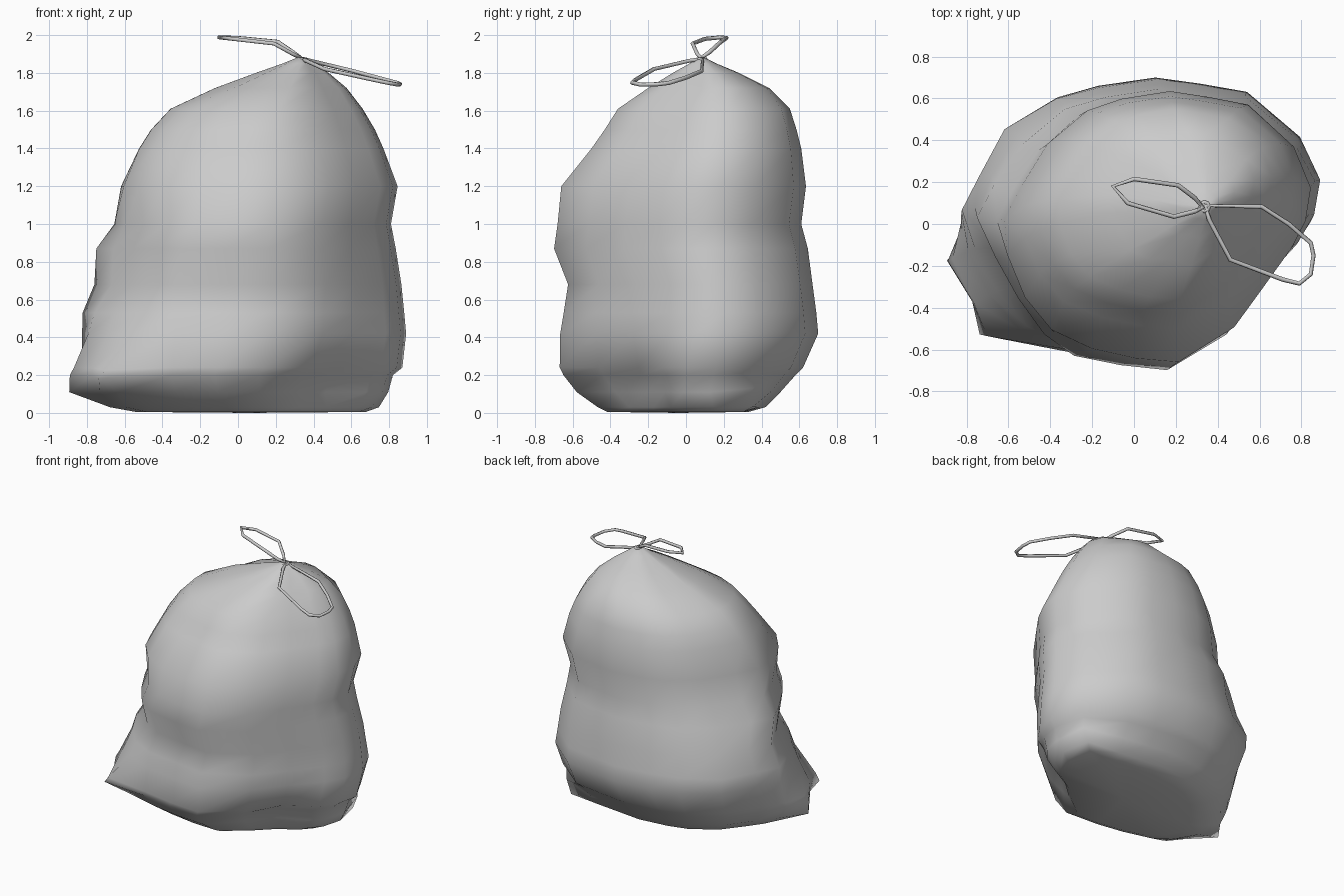
import bpy, bmesh, math
from mathutils import Vector

# plan outlines of the sack, scaled to the extents of every level: heavy bottom and cut-off upper part
LOW = [(.89, .2), (.8, .42), (.53, .63), (.3, .67), (.08, .70), (-.2, .66), (-.38, .6),
       (-.61, .43), (-.76, .2), (-.86, .03), (-.89, -.15), (-.8, -.38), (-.64, -.54),
       (-.37, -.63), (-.12, -.68), (.13, -.70), (.45, -.52), (.62, -.31), (.78, -.11), (.86, .03)]
HIGH = LOW[:]
HIGH[1] = (.78, .40)
HIGH[6:13] = [(-.42, .6), (-.65, .42), (-.80, .22), (-.89, .06), (-.79, -.14), (-.67, -.34), (-.53, -.52)]

# z, left, right, front, back
LEVELS = [(.005, -.54, .66, -.42, .33), (.03, -.66, .73, -.47, .42), (.11, -.79, .79, -.58, .50),
          (.20, -.84, .82, -.65, .58), (.24, -.85, .87, -.67, .62), (.42, -.84, .89, -.67, .70),
          (.53, -.83, .88, -.655, .69), (.68, -.76, .865, -.63, .67), (.87, -.75, .835, -.70, .645),
          (1.0, -.66, .81, -.68, .61), (1.2, -.635, .845, -.66, .635), (1.4, -.54, .77, -.50, .61),
          (1.5, -.475, .725, -.43, .585), (1.61, -.37, .66, -.36, .55), (1.72, -.13, .575, -.20, .44),
          (1.8, .09, .48, -.07, .28), (1.85, .235, .405, .02, .16), (1.88, .31, .36, .06, .10)]

# soft local pulls: centre, offset, radius (pinched corners and wrinkles)
PULLS = [((-.79, -.17, .11), (-.105, -.02, 0), .12),
         ((-.61, -.48, .19), (-.14, -.02, -.02), .12),
         ((-.56, -.47, .05), (.03, .05, .02), .07),
         ((.62, .20, .02), (.05, .13, 0), .14),
         ((.70, .34, .12), (.03, .04, .03), .09),
         ((.82, .33, .21), (-.03, -.02, 0), .06),
         ((.52, -.38, .13), (-.11, .10, .0), .22),
         ((-.60, .44, .52), (-.03, .03, 0), .2),
         ((-.1, -.64, .60), (0, .03, 0), .22)]


def bag_point(level, i):
    z, x0, x1, y0, y1 = level
    t = min(1, max(0, (z - .2) / .45)) * (1 - .75 * min(1, max(0, (z - .9) / .35)))
    a, b = LOW[i], HIGH[i]
    u, v = (a[0] + (b[0] - a[0]) * t) / .89, (a[1] + (b[1] - a[1]) * t) / .70
    # gathered pleats fade in towards the neck
    if 1.65 < z < 1.87:
        k = 1 - .08 * (i % 3 == 2)
        u, v = u * k, v * k
    p = Vector(((x0 + x1) / 2 + u * (x1 - x0) / 2, (y0 + y1) / 2 + v * (y1 - y0) / 2, z))
    shift = Vector()
    for c, off, r in PULLS:
        shift += Vector(off) * math.exp(-((p - Vector(c)).length / r) ** 2)
    p += shift
    p.z = max(p.z, .003)
    return p


# sack body, lofted from floor to neck
bm = bmesh.new()
n = len(LOW)
rings = [[bm.verts.new(bag_point(l, i)) for i in range(n)] for l in LEVELS]
for a, b in zip(rings, rings[1:]):
    for i in range(n):
        j = (i + 1) % n
        bm.faces.new((a[i], a[j], b[j], b[i]))
base = bm.verts.new((.06, -.04, 0))
for i in range(n):
    bm.faces.new((rings[0][(i + 1) % n], rings[0][i], base))
bm.faces.new(rings[-1])
bmesh.ops.recalc_face_normals(bm, faces=bm.faces)
for f in bm.faces:
    f.smooth = True
me = bpy.data.meshes.new("sack")
bm.to_mesh(me)
bm.free()
bpy.context.collection.objects.link(bpy.data.objects.new("sack", me))


def cord(name, pts, radius):
    cu = bpy.data.curves.new(name, 'CURVE')
    cu.dimensions = '3D'
    cu.bevel_depth = radius
    cu.bevel_resolution = 1
    sp = cu.splines.new('POLY')
    sp.points.add(len(pts) - 1)
    for p, co in zip(sp.points, pts):
        p.co = (*co, 1)
    sp.use_cyclic_u = True
    bpy.context.collection.objects.link(bpy.data.objects.new(name, cu))


# two drawstring loops and the ring round the neck
cord("small_tie_loop", [(.33, .08, 1.88), (.29, .06, 1.90), (.19, .035, 1.955), (-.03, .10, 1.98),
                        (-.10, .18, 1.988), (0, .215, 1.985), (.21, .185, 1.965), (.29, .125, 1.91)], .011)
cord("large_tie_loop", [(.34, .088, 1.875), (.61, .083, 1.81), (.74, 0, 1.775), (.845, -.09, 1.747),
                        (.858, -.15, 1.74), (.845, -.24, 1.738), (.79, -.285, 1.748), (.71, -.265, 1.765),
                        (.46, -.17, 1.82), (.36, .02, 1.865)], .011)
cord("neck_ring", [(.337 + .022 * math.cos(t * math.pi / 4), .083 + .022 * math.sin(t * math.pi / 4), 1.874)
                   for t in range(8)], .009)
